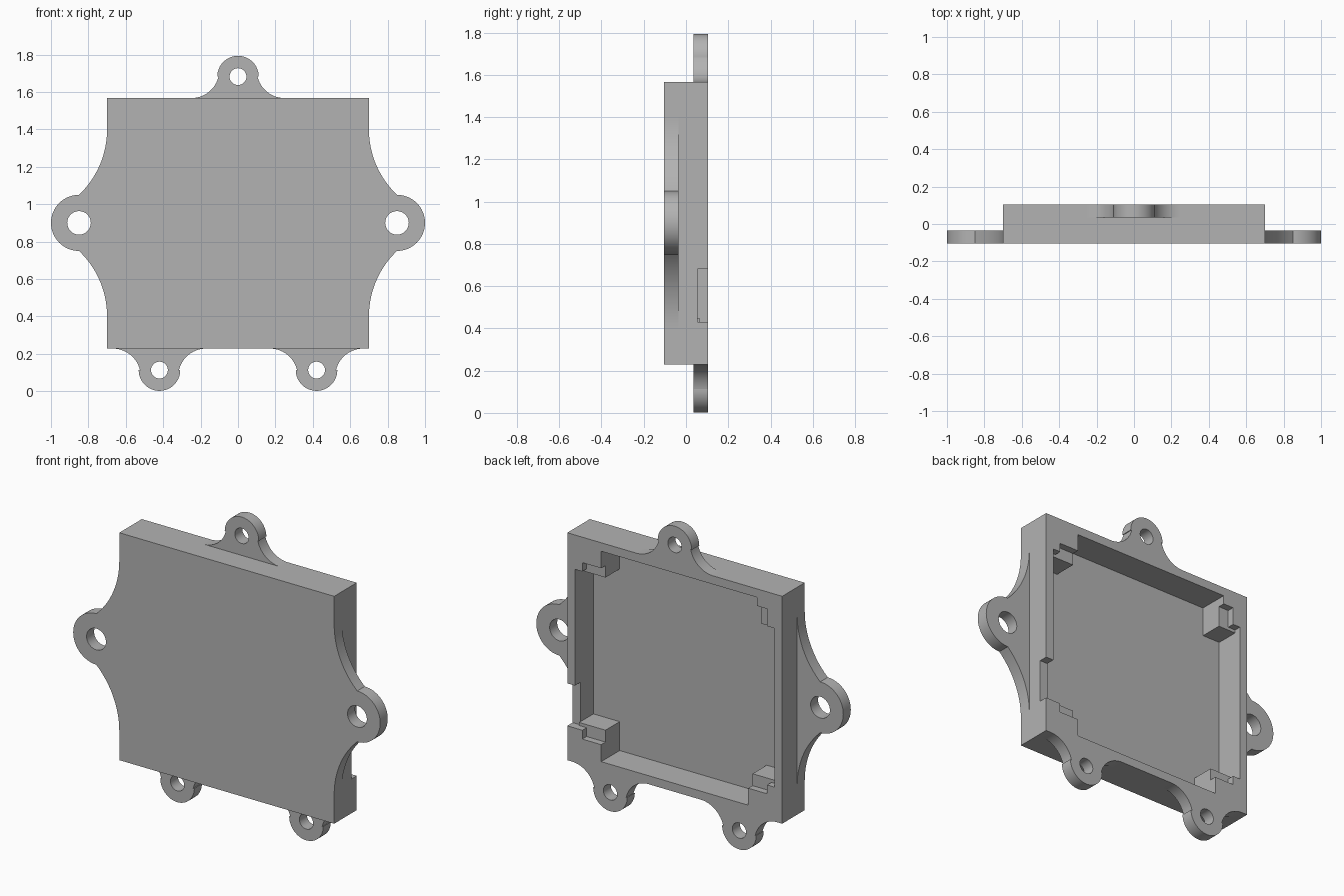
import bpy
from math import cos, sin, pi, atan2, radians

if "Cube" in bpy.data.objects:
    bpy.data.objects.remove(bpy.data.objects["Cube"], do_unlink=True)

# One plain grey
grey = bpy.data.materials.new("plain grey")
grey.use_nodes = True
colour = (0.45, 0.45, 0.45, 1)
grey.diffuse_color = colour
grey.node_tree.nodes["Principled BSDF"].inputs["Base Color"].default_value = colour

FRONT, BACK = -0.105, 0.105
SIDE, BOTTOM, TOP = 0.70, 0.228, 1.567
WALL, FLOOR, THICK = 0.05, -0.067, 0.07
IN_X, IN_BOTTOM, IN_TOP = SIDE - WALL, BOTTOM + WALL, TOP - WALL


def box(name, x, y, z):
    """Box from three (low, high) ranges, in any order."""
    spans = [sorted(r) for r in (x, y, z)]
    bpy.ops.mesh.primitive_cube_add(size=1, location=[sum(s) / 2 for s in spans])
    ob = bpy.context.object
    ob.name = name
    ob.scale = [s[1] - s[0] for s in spans]
    bpy.ops.object.transform_apply(location=False, rotation=False, scale=True)
    ob.data.materials.append(grey)
    return ob


def cut(target, cutter):
    mod = target.modifiers.new("cut", "BOOLEAN")
    mod.operation, mod.solver, mod.object = "DIFFERENCE", "EXACT", cutter
    bpy.context.view_layer.objects.active = target
    bpy.ops.object.modifier_apply(modifier=mod.name)
    bpy.data.objects.remove(cutter, do_unlink=True)


def arc(cx, cz, r, start, end, n=20):
    return [(cx + r * cos(start + (end - start) * i / n),
             cz + r * sin(start + (end - start) * i / n)) for i in range(n + 1)]


def plate(name, outline, hole, y0):
    """Extruded outline with a round hole, its front at y0."""
    curve = bpy.data.curves.new(name, "CURVE")
    curve.dimensions, curve.fill_mode, curve.extrude = "2D", "BOTH", THICK / 2
    for pts in (outline, hole):
        s = curve.splines.new("POLY")
        s.points.add(len(pts) - 1)
        for p, (x, z) in zip(s.points, pts):
            p.co = (x, z, 0, 1)
        s.use_cyclic_u = True
    ob = bpy.data.objects.new(name, curve)
    bpy.context.collection.objects.link(ob)
    ob.location.y = y0 + THICK / 2
    ob.rotation_euler.x = pi / 2
    bpy.ops.object.select_all(action="DESELECT")
    ob.select_set(True)
    bpy.context.view_layer.objects.active = ob
    bpy.ops.object.convert(target="MESH")
    ob = bpy.context.object
    ob.data.materials.clear()
    ob.data.materials.append(grey)
    bpy.ops.object.shade_smooth_by_angle(angle=radians(30))


# Open-backed housing with a notch in one side wall
housing = box("housing", (-SIDE, SIDE), (FRONT, BACK), (BOTTOM, TOP))
cut(housing, box("cavity_cutter", (-IN_X, IN_X), (FLOOR, 0.3), (IN_BOTTOM, IN_TOP)))
cut(housing, box("notch_cutter", (IN_X - 0.02, 0.8), (0.055, 0.3), (0.43, 0.68)))

# Corner posts: recessed block plus two arms flush with the rim
for side, level, inner in ((1, "lower", 0.479), (-1, "lower", 0.479),
                           (1, "upper", 0.479), (-1, "upper", 0.537)):
    label = f"{level}_{'left' if side > 0 else 'right'}"
    low = level == "lower"
    base, up = (IN_BOTTOM, 1) if low else (IN_TOP, -1)
    reach = 0.05 if inner > 0.5 else 0.10
    far, edge = side * IN_X, side * inner
    box(label + "_post", (edge, far), (FLOOR, BACK - 0.04), (base, base + up * 0.17))
    box(label + "_post_arm", (edge, far), (BACK - 0.04, BACK), (base, base + up * reach))
    box(label + "_post_side_arm", (side * 0.602, far), (BACK - 0.04, BACK),
        (base + up * reach, base + up * 0.152))

# Side ears with long concave flares, flush with the front
EAR_X, EAR_Z, EAR_R, FLARE = 0.85, 0.9, 0.15, 0.483
for side, label in ((1, "left"), (-1, "right")):
    swing = atan2(-0.35, 0.15 - FLARE) + 2 * pi
    upper = arc(SIDE + FLARE, EAR_Z + 0.5, FLARE, pi, swing)
    tip = arc(EAR_X, EAR_Z, EAR_R, pi / 2, -pi / 2, 32)
    lower = [(x, 2 * EAR_Z - z) for x, z in reversed(upper)]
    outline = [(side * x, z) for x, z in upper[:-1] + tip + lower[1:]]
    plate(label + "_ear", outline,
          arc(side * EAR_X, EAR_Z, 0.063, 0, 2 * pi * 31 / 32, 31), FRONT)

# Small tabs with concave feet, flush with the back
TAB_R, RISE, FOOT, FOOT_R = 0.111, 0.115, 0.25, 0.15
for label, cx, base, up in (("top", 0, TOP, 1), ("lower_left", 0.42, BOTTOM, -1),
                            ("lower_right", -0.42, BOTTOM, -1)):
    foot = arc(FOOT, FOOT_R, FOOT_R, -pi / 2, -pi + 0.22)
    tip = arc(0, RISE, TAB_R, 0, pi, 32)
    mirrored = [(-x, z) for x, z in reversed(foot)]
    outline = [(cx + x, base + up * z) for x, z in foot + tip + mirrored]
    plate(label + "_tab", outline,
          arc(cx, base + up * RISE, 0.045, 0, 2 * pi * 31 / 32, 31), BACK - THICK)
